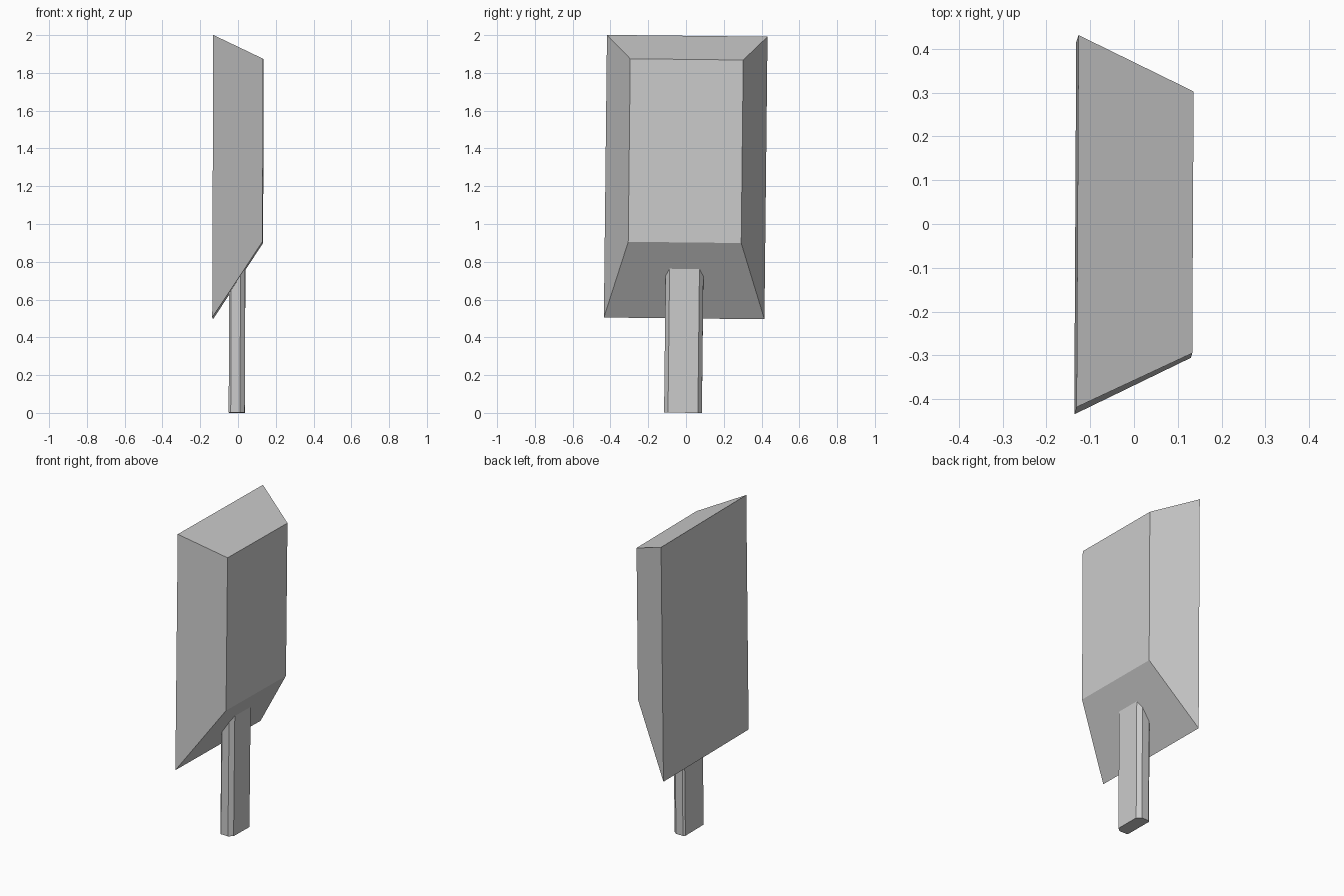
import bpy, bmesh
from math import radians
from mathutils import Euler, Matrix

cube = bpy.data.objects.get("Cube")
if cube:
    bpy.data.objects.remove(cube, do_unlink=True)

grey = bpy.data.materials.new("plain grey")
grey.use_nodes = True
colour = (0.6, 0.6, 0.6, 1)
grey.diffuse_color = colour
grey.node_tree.nodes["Principled BSDF"].inputs["Base Color"].default_value = colour

# The whole model leans very slightly
LEAN = Matrix.Translation((-0.004, -0.016, 0.001)) @ Euler(
    (radians(-0.63), radians(0.2), radians(-0.3))).to_matrix().to_4x4()


def loft(name, lower, upper):
    """Closed solid between two matching loops of points."""
    bm = bmesh.new()
    a = [bm.verts.new(p) for p in lower]
    b = [bm.verts.new(p) for p in upper]
    bm.faces.new(a)
    bm.faces.new(b)
    for i in range(len(a)):
        j = (i + 1) % len(a)
        bm.faces.new((a[i], a[j], b[j], b[i]))
    bmesh.ops.recalc_face_normals(bm, faces=bm.faces)
    bm.transform(LEAN)
    mesh = bpy.data.meshes.new(name)
    bm.to_mesh(mesh)
    bm.free()
    mesh.materials.append(grey)
    obj = bpy.data.objects.new(name, mesh)
    bpy.context.collection.objects.link(obj)
    return obj


def panel(x, half, bottom, top):
    return [(x, -half, bottom), (x, half, bottom), (x, half, top), (x, -half, top)]


# Tapered block: wide back panel, smaller front panel
loft("head_block", panel(-0.132, 0.425, 0.499, 1.995), panel(0.132, 0.299, 0.902, 1.871))

# Flat handle, with larger bevels on its +x side
half_profile = [(-0.045, 0.091), (-0.034, 0.1), (0.015, 0.1), (0.04, 0.079)]
profile = half_profile + [(x, -y) for x, y in reversed(half_profile)]
loft("handle", [(x, y, 0) for x, y in profile], [(x, y, 0.82) for x, y in profile])
